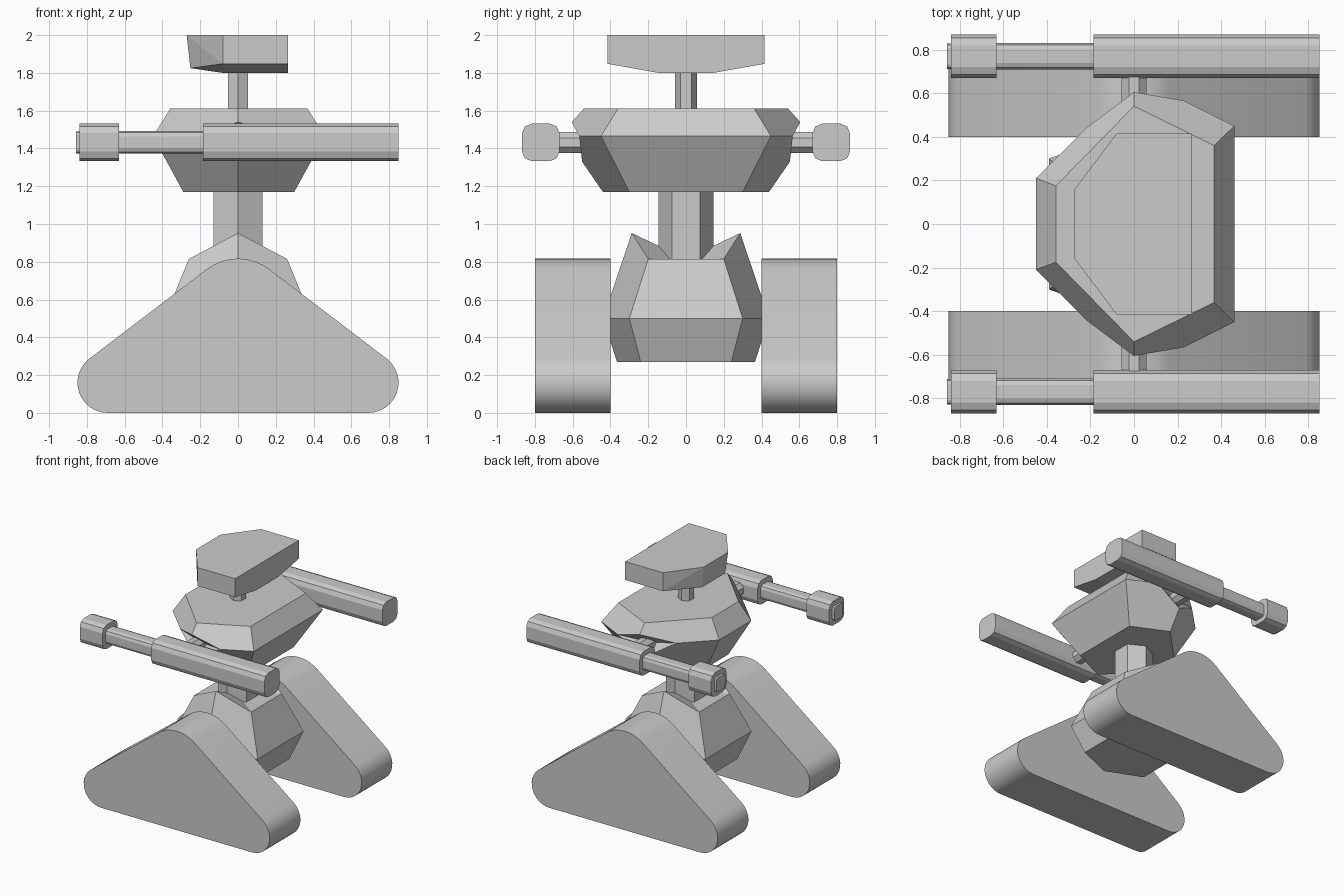
import bpy, bmesh
from math import sin, cos, pi, radians

if "Cube" in bpy.data.objects:
    bpy.data.objects.remove(bpy.data.objects["Cube"])


def make(name, verts, faces=None):
    """Mesh object from points and faces; a convex hull when no faces are given."""
    bm = bmesh.new()
    vs = [bm.verts.new(v) for v in verts]
    if faces:
        for f in faces:
            bm.faces.new([vs[i] for i in f])
    else:
        bmesh.ops.convex_hull(bm, input=vs)
        bmesh.ops.dissolve_limit(bm, angle_limit=radians(1), verts=bm.verts, edges=bm.edges)
    bmesh.ops.recalc_face_normals(bm, faces=bm.faces)
    me = bpy.data.meshes.new(name)
    bm.to_mesh(me)
    bm.free()
    ob = bpy.data.objects.new(name, me)
    bpy.context.collection.objects.link(ob)
    return ob


def walls(n, rings):
    return [(r * n + i, r * n + (i + 1) % n, (r + 1) * n + (i + 1) % n, (r + 1) * n + i)
            for r in range(rings - 1) for i in range(n)]


def prism(name, profile, lo, hi, place):
    n = len(profile)
    verts = [place(a, b, t) for t in (lo, hi) for a, b in profile]
    return make(name, verts, walls(n, 2) + [tuple(range(n)), tuple(range(n, 2 * n))])


def along_x(y, z):
    return lambda a, b, t: (t, y + a, z + b)


def along_y(a, b, t):
    return (a, t, b)


def along_z(a, b, t):
    return (a, b, t)


def arc(cx, cy, r, a0, a1, n):
    return [(cx + r * cos(radians(a0 + (a1 - a0) * i / n)),
             cy + r * sin(radians(a0 + (a1 - a0) * i / n))) for i in range(n + 1)]


def round_square(h, r):
    pts = []
    for k, (sx, sy) in enumerate(((1, 1), (-1, 1), (-1, -1), (1, -1))):
        pts += arc(sx * (h - r), sy * (h - r), r, 90 * k, 90 * k + 90, 2)
    return pts


def hexagon(x, tip, y):
    return [(0, tip), (-x, y), (-x, -y), (0, -tip), (x, -y), (x, y)]


# Triangular track pods
track = (arc(0.69, 0.16, 0.16, -90, 52.6, 12) + arc(0, 0.545, 0.272, 52.6, 127.4, 10)
         + arc(-0.69, 0.16, 0.16, 127.4, 270, 12))
for side, s in (("front", -1), ("back", 1)):
    ob = prism(side + "_track", track, s * 0.4, s * 0.8, along_y)
    bpy.ops.object.select_all(action='DESELECT')
    ob.select_set(True)
    bpy.context.view_layer.objects.active = ob
    bpy.ops.object.shade_smooth_by_angle(angle=radians(30))

# Hip block: three hexagonal rings, dished top
rings = [(hexagon(0.3, 0.365, 0.24), 0.27, 0.27),
         (hexagon(0.39, 0.44, 0.3), 0.5, 0.5),
         (hexagon(0.26, 0.287, 0.2), 0.815, 0.952)]
verts = [(x, y, tip_z if x == 0 else z) for ring, z, tip_z in rings for x, y in ring]
verts.append((0, 0, 0.815))
make("hip_block", verts, walls(6, 3) + [tuple(range(6))]
     + [(12 + i, 12 + (i + 1) % 6, 18) for i in range(6)])

# Waist and neck posts
prism("waist_post", hexagon(0.13, 0.146, 0.075), 0.75, 1.18, along_z)
prism("neck_post", hexagon(0.052, 0.058, 0.03), 1.58, 1.82, along_z)

# Torso: one half, mirrored in y, with dished shoulder sockets
half = [(-0.358, 0.175, 1.612), (0, 0.54, 1.612), (0.367, 0.36, 1.612),
        (-0.45, 0.21, 1.465), (0.46, 0.45, 1.465),
        (-0.29, 0.14, 1.17), (0, 0.44, 1.17), (0.298, 0.3, 1.17),
        (-0.22, 0.44, 1.465), (0, 0.605, 1.54), (0.23, 0.565, 1.465), (0, 0.55, 1.33),
        (0, 0.48, 1.43)]
half_faces = [(0, 1, 9, 8, 3), (1, 2, 4, 10, 9), (3, 8, 11, 6, 5), (10, 4, 7, 6, 11),
              (8, 9, 12), (9, 10, 12), (10, 11, 12), (11, 8, 12)]
m = len(half)
faces = half_faces + [tuple(i + m for i in f) for f in half_faces]
faces += [(0, 1, 2, 2 + m, 1 + m, m), (5, 6, 7, 7 + m, 6 + m, 5 + m)]
faces += [(a, b, b + m, a + m) for a, b in ((0, 3), (3, 5), (2, 4), (4, 7))]
make("torso", half + [(x, -y, z) for x, y, z in half], faces)

# Head
head = []
for s in (-1, 1):
    head += [(-0.272, s * 0.16, 2.0), (-0.08, s * 0.415, 2.0), (0.265, s * 0.415, 2.0),
             (-0.252, s * 0.15, 1.825), (-0.08, s * 0.415, 1.848), (0.265, s * 0.415, 1.848),
             (-0.08, s * 0.145, 1.8), (0.265, s * 0.145, 1.8)]
make("head", head)

# Arms: axle, housing, barrel, muzzle and bore tip on each side
for side, s in (("front", -1), ("back", 1)):
    octagon = [(0.061 * cos(pi * (i + 0.5) / 4), 1.432 + 0.061 * sin(pi * (i + 0.5) / 4))
               for i in range(8)]
    prism(side + "_shoulder_axle", octagon, s * 0.42, s * 0.69, along_y)
    for part, h, r, lo, hi in (("arm_housing", 0.099, 0.05, -0.185, 0.85),
                               ("arm_barrel", 0.06, 0.03, -0.64, -0.18),
                               ("arm_muzzle", 0.099, 0.05, -0.838, -0.63),
                               ("arm_muzzle_tip", 0.058, 0.02, -0.857, -0.83)):
        prism(side + "_" + part, round_square(h, r), lo, hi, along_x(s * 0.769, 1.432))
